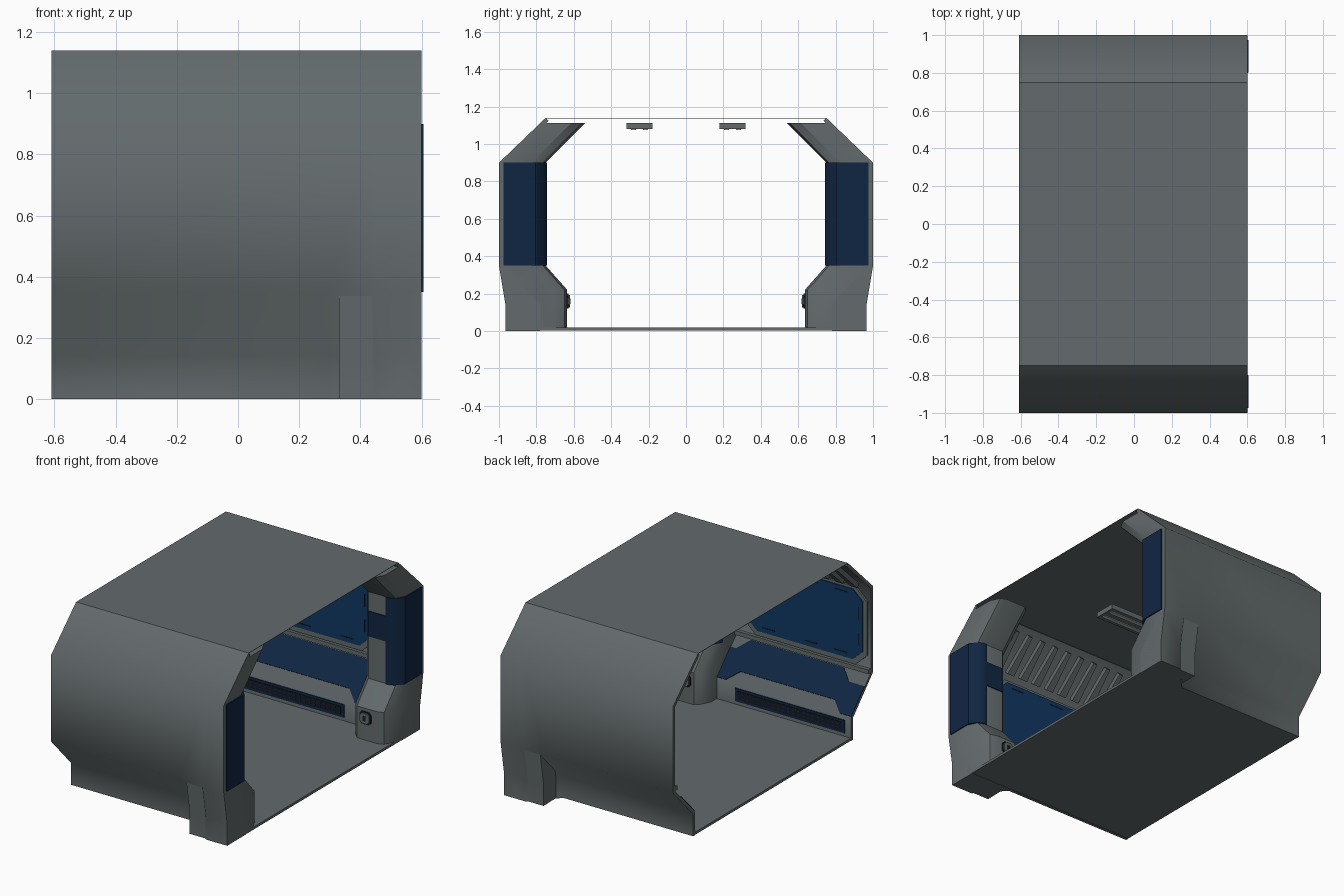
import bpy, bmesh, math
from mathutils import Vector

if "Cube" in bpy.data.objects:
    bpy.data.objects.remove(bpy.data.objects["Cube"])


def mat(name, rgb):
    m = bpy.data.materials.new(name)
    m.diffuse_color = (*rgb, 1)
    m.use_nodes = True
    m.node_tree.nodes["Principled BSDF"].inputs["Base Color"].default_value = m.diffuse_color
    return m


GREY = mat("hull grey", (0.125, 0.145, 0.150))
NAVY = mat("dark navy", (0.005, 0.019, 0.055))
BLUE = mat("panel blue", (0.005, 0.038, 0.120))
DARK = mat("vent dark", (0.008, 0.011, 0.018))
PALE = mat("lamp pale grey", (0.45, 0.46, 0.46))


def finish(bm, name, mats, angle=30):
    bmesh.ops.recalc_face_normals(bm, faces=bm.faces[:])
    me = bpy.data.meshes.new(name)
    bm.to_mesh(me)
    bm.free()
    ob = bpy.data.objects.new(name, me)
    bpy.context.collection.objects.link(ob)
    for m in mats:
        me.materials.append(m)
    bpy.ops.object.select_all(action='DESELECT')
    ob.select_set(True)
    bpy.context.view_layer.objects.active = ob
    bpy.ops.object.shade_smooth_by_angle(angle=math.radians(angle))
    return ob


def loft(name, sections, mats, angle=30, rule=None):
    """Closed (y, z) loops joined along x, built on both sides of the corridor."""
    bm = bmesh.new()
    for s in (1, -1):
        rings = [[bm.verts.new((x, s * y, z)) for y, z in pts] for x, pts in sections]
        n = len(rings[0])
        bm.faces.new(rings[0])
        bm.faces.new(rings[-1])
        for k, (a, b) in enumerate(zip(rings, rings[1:])):
            for i in range(n):
                j = (i + 1) % n
                f = bm.faces.new((a[i], a[j], b[j], b[i]))
                if rule:
                    f.material_index = rule(k, i)
    return finish(bm, name, mats, angle)


def plates(name, shapes, a, b, m, base=0.0, thick=0.006):
    """Flat shapes in (x, t) on the wall line a->b (y, z), raised inward, both sides."""
    bm = bmesh.new()
    d = Vector((b[0] - a[0], b[1] - a[1])).normalized()
    nrm = Vector((-d.y, d.x))          # points to the corridor when a->b climbs
    for s in (1, -1):
        for pts in shapes:
            rows = []
            for h in (base, base + thick):
                row = []
                for x, t in pts:
                    y = a[0] + (b[0] - a[0]) * t + nrm.x * h
                    z = a[1] + (b[1] - a[1]) * t + nrm.y * h
                    row.append(bm.verts.new((x, s * y, z)))
                rows.append(row)
            lo, hi = rows
            bm.faces.new(lo)
            bm.faces.new(hi)
            for i in range(len(lo)):
                j = (i + 1) % len(lo)
                bm.faces.new((lo[i], lo[j], hi[j], hi[i]))
    return finish(bm, name, [m])


def rect(x0, x1, t0, t1):
    return [(x0, t0), (x1, t0), (x1, t1), (x0, t1)]


def octagon(x0, x1, t0, t1, cx, ct):
    return [(x0 + cx, t0), (x1 - cx, t0), (x1, t0 + ct), (x1, t1 - ct),
            (x1 - cx, t1), (x0 + cx, t1), (x0, t1 - ct), (x0, t0 + ct)]


def box(name, x, y, z, m):
    bm = bmesh.new()
    bmesh.ops.create_cube(bm, size=1)
    for v in bm.verts:
        v.co = [r[0] + (c + 0.5) * (r[1] - r[0]) for r, c in zip((x, y, z), v.co)]
    return finish(bm, name, [m])


# Side walls: thin shell whose foot flares out behind the pillar
def wall(foot):
    return [(foot, 0), (foot, .138), (1, .35), (1, .9), (.75, 1.14),
            (.735, 1.125), (.98, .89), (.98, .355), (.78, .145), (.78, 0)]


loft("side_walls", [(-.61, wall(.80)), (.3, wall(.80)), (.45, wall(.965)), (.6, wall(.965))],
     [GREY], 50)

# Floor slab and ceiling sheet
box("floor", (-.61, .6), (-.79, .79), (.002, .018), GREY)
box("ceiling", (-.61, .6), (-.75, .75), (1.137, 1.14), GREY)


# Pillars at the +x end, navy along their inner chamfer
def pillar(d):
    return [(.955, 0), (.955, .135), (.99, .35), (.99, .9), (.765, 1.112), (.54 + d, 1.112),
            (.75 + d, .9), (.75 + d, .35), (.635 + d, .22), (.635 + d, .005)]


loft("pillars", [(.33, pillar(.09)), (.36, pillar(.03)), (.39, pillar(0)),
                 (.53, pillar(0)), (.57, pillar(.015)), (.6, pillar(.075))],
     [GREY, NAVY], 35, lambda k, i: 1 if k < 1 and i == 6 else 0)


# Navy jacket wrapped round each pillar corner
def jacket(d):
    return [(.975, .35), (.975, .9), (.744 + d, .9), (.744 + d, .35)]


loft("pillar_jackets", [(.515, jacket(0)), (.535, jacket(0)), (.57, jacket(.015)),
                        (.607, jacket(.06))], [NAVY])
plates("pillar_bands", [rect(.39, .52, .49, .78)], (.75, .35), (.75, .9), NAVY)

# Small control box on the pillar foot
plates("control_frame", [octagon(.41, .49, .12, .20, .015, .015)], (.635, 0), (.635, 1), DARK)
plates("control_box", [octagon(.417, .483, .127, .193, .015, .015)], (.635, 0), (.635, 1), GREY, 0, .014)
plates("control_slot", [rect(.44, .46, .145, .175)], (.635, 0), (.635, 1), DARK, .014, .003)

# Large wall panels with a grey frame and thin marks near the rim
LOW, HIGH = (.98, .355), (.98, .89)
plates("panel_frame", [octagon(-.59, .27, .06, .98, .08, .14)], LOW, HIGH, GREY, 0, .012)
plates("wall_panel", [octagon(-.565, .245, .12, .95, .07, .12)], LOW, HIGH, BLUE, .012, .006)
marks = [rect(x, x + .09, t, t + .012) for x in (-.46, -.25, .05) for t in (.17, .89)]
marks += [rect(x, x + .006, t, t + .15) for x in (-.54, .21) for t in (.3, .6)]
plates("panel_marks", marks, LOW, HIGH, DARK, .018, .002)
plates("wall_ledge", [rect(-.61, .36, 0, .05)], LOW, HIGH, GREY, 0, .022)

# Navy band on the lower slope, dropping at both ends
FOOT, KNEE = (.78, .145), (.98, .355)
band = [(-.61, .03), (-.53, .03), (-.46, .27), (.20, .27), (.27, .03), (.36, .03),
        (.36, .70), (.29, .70), (.22, .95), (-.43, .95), (-.50, .70), (-.61, .70)]
# the slope leans outward, so its corridor side is found with the same normal
plates("slope_band", [band], FOOT, KNEE, NAVY)

# Floor-level vents with rows of small holes lit from behind
plates("vent_strip", [rect(-.57, .2, .04, .122)], (.78, 0), (.78, 1), NAVY)
plates("vent_slot", [rect(-.55, .18, .055, .107)], (.78, 0), (.78, 1), DARK, .006, .003)
dots = [rect(-.53 + i * .035, -.522 + i * .035, t, t + .007) for i in range(20) for t in (.068, .09)]
plates("vent_dots", dots, (.78, 0), (.78, 1), BLUE, .009, .002)

# Ribs on the upper slope
plates("upper_ribs", [[(x, .12), (x + .05, .12), (x + .038, .88), (x + .012, .88)]
                      for x in [-.55 + .1 * i for i in range(9)]],
       (.98, .89), (.735, 1.125), GREY, 0, .03)

# Ceiling lamps: grey tray with two pale tubes
for side in (-1, 1):
    y = side * .248
    tag = "front" if side < 0 else "back"
    box(tag + "_lamp_tray", (-.31, .02), (y - .07, y + .07), (1.08, 1.112), GREY)
    for k in (-.032, .032):
        box(tag + "_lamp_tube", (-.29, 0), (y + k - .013, y + k + .013), (1.075, 1.081), PALE)
